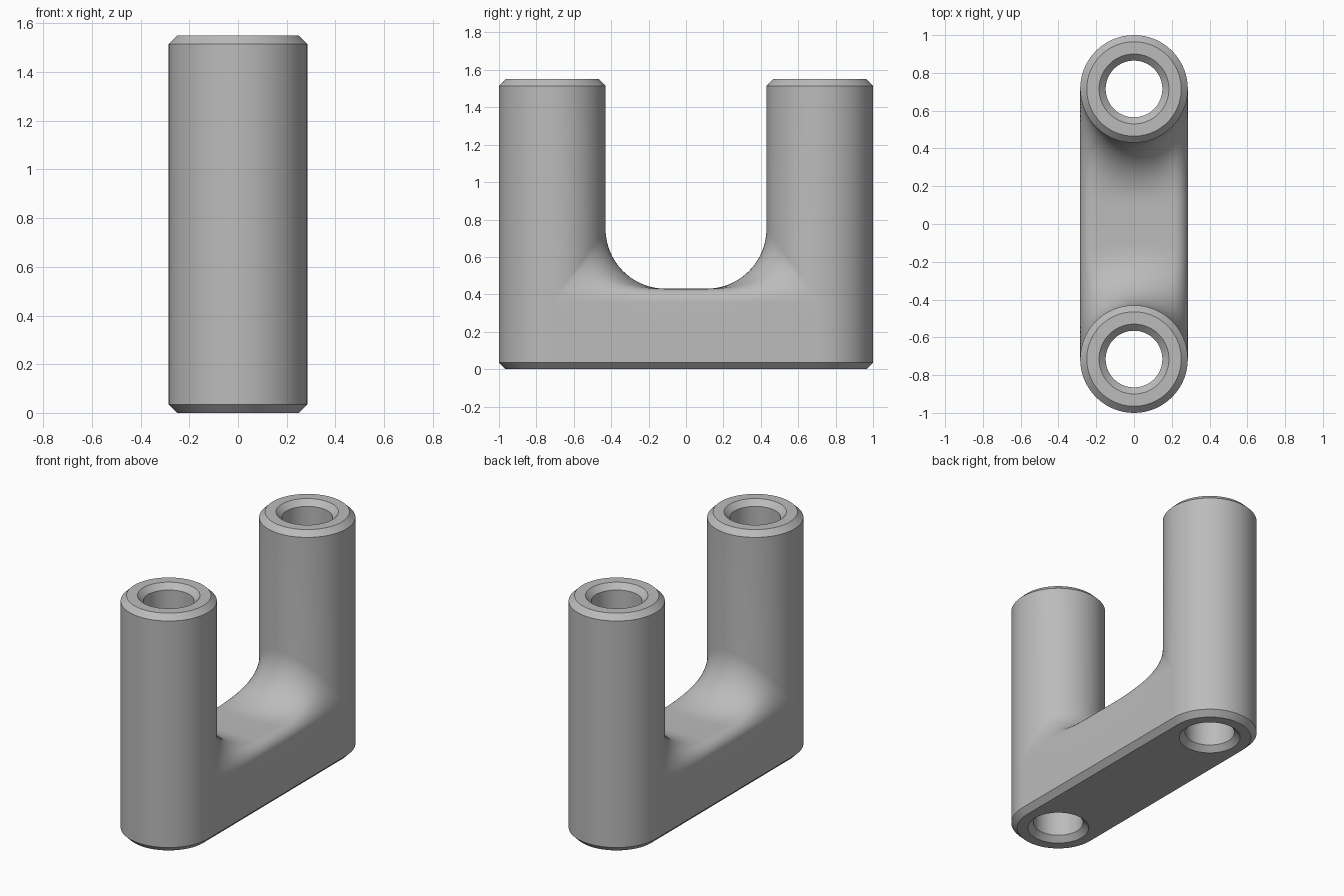
import bpy, bmesh
from math import sin, cos, pi, sqrt

if "Cube" in bpy.data.objects:
    bpy.data.objects.remove(bpy.data.objects["Cube"], do_unlink=True)

R = 0.285            # post radius
CY = 0.715           # post centre along y
BORE = 0.15          # bore radius
CH = 0.035           # chamfer
TOP = 1.55           # overall height
DECK, EDGE = 0.43, 0.36   # deck height at middle and at its sides
ROUND = DECK - EDGE
FILLET_START, FILLET_TOP = 0.11, 0.75
HALF = 36            # segments per half circle
STEPS = 20           # segments along the fillet

bm = bmesh.new()


def strip(rows):
    """Skin neighbouring rows of points with quads."""
    rows = [[bm.verts.new(p) for p in row] for row in rows]
    for a, b in zip(rows, rows[1:]):
        for i in range(len(a) - 1):
            bm.faces.new((a[i], a[i + 1], b[i + 1], b[i]))


def ring(r, z, start, end):
    """Arc around the post axis, counted in half-circle segments."""
    return [(r * cos(pi * i / HALF), CY + r * sin(pi * i / HALF), z)
            for i in range(start, end + 1)]


def saddle_row(i):
    """Line along the deck that curves up into the post."""
    a = pi * i / HALF
    x, s = R * cos(a), sin(a)
    over = max(0, abs(x) - (R - ROUND))
    low = EDGE + sqrt(max(0, ROUND ** 2 - over ** 2))
    rise = EDGE + (FILLET_TOP - EDGE) * s - low
    reach = CY - R * s - FILLET_START
    row = [(x, 0, low)]
    for k in range(STEPS + 1):
        t = pi / 2 * k / STEPS
        row.append((x, FILLET_START + reach * sin(t), low + rise * (1 - cos(t))))
    return row


# Bottom annulus, chamfered bore, rim and top chamfer
profile = [(R - CH, 0), (BORE + CH, 0), (BORE, CH), (BORE, TOP - CH),
           (BORE + CH, TOP), (R - CH, TOP), (R, TOP - CH)]
strip([ring(r, z, 0, 2 * HALF) for r, z in profile])

# Outer half of the post wall and its lower chamfer
strip([ring(r, z, 0, HALF) for r, z in
       [(R, TOP - CH), (R, EDGE), (R, CH), (R - CH, 0)]])

# Deck with blended fillet, then the inner half of the post wall
saddle = [saddle_row(i) for i in range(HALF + 1)]
strip(saddle)
inner = ring(R, TOP - CH, HALF, 2 * HALF)[::-1]
strip([[row[-1] for row in saddle], inner])

# Straight flanks with lower chamfer
for row, side in ((saddle[0], 1), (saddle[-1], -1)):
    strip([row,
           [(side * R, p[1], CH) for p in row],
           [(side * (R - CH), p[1], 0) for p in row]])

# Flat underside between the bores
arc = ring(R - CH, 0, HALF, 2 * HALF)
strip([arc, [(p[0], 0, 0) for p in arc]])

bmesh.ops.remove_doubles(bm, verts=bm.verts, dist=0.0001)
bmesh.ops.dissolve_degenerate(bm, edges=bm.edges, dist=0.00001)

# Second post is the mirror image of the first
copy = bmesh.ops.duplicate(bm, geom=bm.verts[:] + bm.edges[:] + bm.faces[:])
for v in copy["geom"]:
    if isinstance(v, bmesh.types.BMVert):
        v.co.y = -v.co.y
bmesh.ops.remove_doubles(bm, verts=bm.verts, dist=0.0001)
bmesh.ops.recalc_face_normals(bm, faces=bm.faces)

mesh = bpy.data.meshes.new("double_post_bracket")
bm.to_mesh(mesh)
bm.free()
bracket = bpy.data.objects.new("double_post_bracket", mesh)
bpy.context.collection.objects.link(bracket)

# Plain grey
grey = bpy.data.materials.new("plain_grey")
grey.use_nodes = True
colour = (0.5, 0.5, 0.5, 1)
grey.diffuse_color = colour
grey.node_tree.nodes["Principled BSDF"].inputs["Base Color"].default_value = colour
mesh.materials.append(grey)

bpy.ops.object.select_all(action="DESELECT")
bracket.select_set(True)
bpy.context.view_layer.objects.active = bracket
bpy.ops.object.shade_smooth_by_angle(angle=pi / 6)
